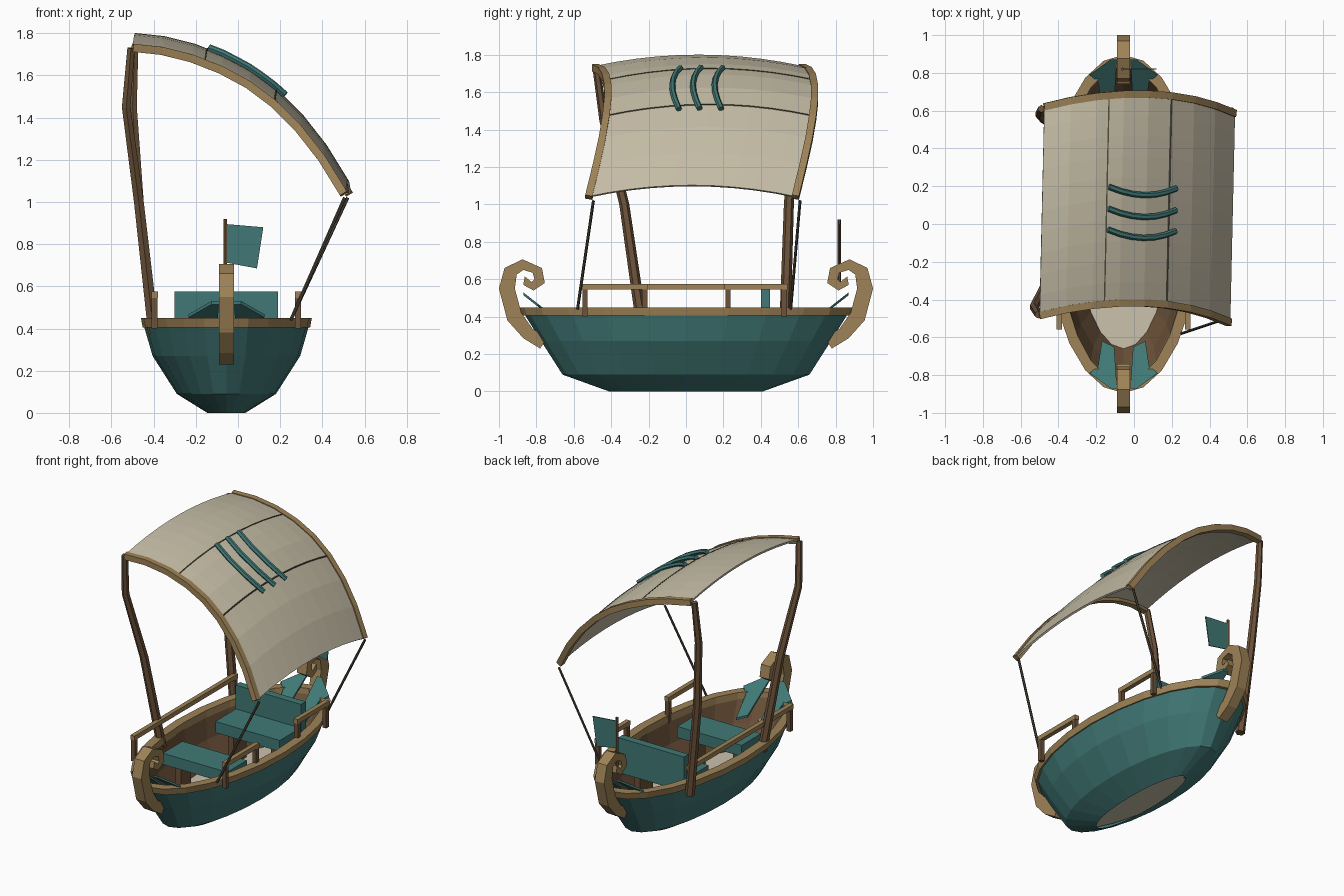
import bpy, bmesh, math
from mathutils import Vector

if "Cube" in bpy.data.objects:
    bpy.data.objects.remove(bpy.data.objects["Cube"])

CX = -0.055   # hull centre line
SEG = 24


def mat(name, rgb):
    m = bpy.data.materials.new(name)
    m.diffuse_color = (*rgb, 1)
    m.use_nodes = True
    m.node_tree.nodes["Principled BSDF"].inputs["Base Color"].default_value = m.diffuse_color
    return m


TEAL = mat("teal paint", (0.052, 0.19, 0.18))
LIGHT = mat("light wood", (0.34, 0.225, 0.095))
WOOD = mat("dark wood", (0.15, 0.085, 0.042))
CREAM = mat("cream cloth", (0.55, 0.50, 0.375))
FLOOR = mat("pale planks", (0.60, 0.54, 0.42))
ROPE = mat("dark rope", (0.075, 0.062, 0.042))


def make(name, verts, faces, material, fix=True):
    bm = bmesh.new()
    vs = [bm.verts.new(v) for v in verts]
    for f in faces:
        bm.faces.new([vs[i] for i in f])
    if fix:
        bmesh.ops.recalc_face_normals(bm, faces=bm.faces)
    me = bpy.data.meshes.new(name)
    bm.to_mesh(me)
    bm.free()
    me.materials.append(material)
    ob = bpy.data.objects.new(name, me)
    bpy.context.collection.objects.link(ob)
    return ob


def box(name, x, y, z, material):
    verts = [(a, b, c) for a in x for b in y for c in z]
    faces = [(0, 1, 3, 2), (4, 6, 7, 5), (0, 4, 5, 1), (2, 3, 7, 6), (0, 2, 6, 4), (1, 5, 7, 3)]
    return make(name, verts, faces, material)


def loft(name, rings, material, loop=False):
    """Stack of ellipses (half length, half width, height)."""
    verts, faces = [], []
    for a, b, z in rings:
        for i in range(SEG):
            t = 2 * math.pi * i / SEG
            verts.append((CX + b * math.cos(t), a * math.sin(t), z))
    n = len(rings)
    for r in range(n if loop else n - 1):
        p, q = r * SEG, (r + 1) % n * SEG
        for i in range(SEG):
            j = (i + 1) % SEG
            faces.append((p + i, p + j, q + j, q + i))
    return make(name, verts, faces, material, loop)


def sweep(name, path, r0, r1, sides, material, up=(0, 0, 1)):
    """Tapered rod along a path."""
    path = [Vector(p) for p in path]
    verts, faces, n = [], [], len(path)
    for k, p in enumerate(path):
        t = (path[min(k + 1, n - 1)] - path[max(k - 1, 0)]).normalized()
        a = t.cross(Vector(up)).normalized()
        b = a.cross(t)
        r = r0 + (r1 - r0) * k / (n - 1)
        for i in range(sides):
            w = 2 * math.pi * (i + 0.5) / sides
            verts.append(p + r * (math.cos(w) * a + math.sin(w) * b))
    for k in range(n - 1):
        for i in range(sides):
            j = (i + 1) % sides
            faces.append((k * sides + i, k * sides + j, (k + 1) * sides + j, (k + 1) * sides + i))
    faces += [tuple(range(sides)), tuple(range((n - 1) * sides, n * sides))]
    return make(name, verts, faces, material)


# Hull shell (open keel), inner lining, floor and rim
loft("hull", [(0.41, 0.09, 0.0), (0.66, 0.235, 0.09), (0.775, 0.35, 0.27), (0.865, 0.392, 0.415)], TEAL)
loft("hull_lining", [(0.84, 0.35, 0.43), (0.75, 0.32, 0.27), (0.66, 0.245, 0.13)], WOOD)
floor = loft("floor", [(0.66, 0.245, 0.13), (0.66, 0.245, 0.12)], FLOOR)
bm = bmesh.new()
bm.from_mesh(floor.data)
bmesh.ops.holes_fill(bm, edges=bm.edges)
bmesh.ops.recalc_face_normals(bm, faces=bm.faces)
bm.to_mesh(floor.data)
bm.free()
loft("rim", [(0.88, 0.397, 0.405), (0.895, 0.405, 0.45), (0.835, 0.345, 0.45), (0.83, 0.34, 0.405)], LIGHT, True)

# Curled stem posts and sloping end wings
OUTER = [(.78, .23), (.87, .285), (.955, .38), (1.0, .55), (.97, .66),
         (.875, .707), (.77, .66), (.755, .58), (.815, .54), (.87, .57)]
INNER = [(.74, .29), (.82, .335), (.88, .42), (.915, .55), (.905, .625),
         (.87, .65), (.82, .635), (.81, .60), (.825, .585), (.862, .615)]
WING = [(.115, .62), (.05, .65), (.035, .87), (.07, .87), (.18, .79), (.135, .75)]
for end, s in (("bow", -1), ("stern", 1)):
    verts, faces, n = [], [], len(OUTER)
    for o, i in zip(OUTER, INNER):
        for p in (o, i):
            verts += [(CX - 0.035, s * p[0], p[1]), (CX + 0.035, s * p[0], p[1])]
    for k in range(n - 1):
        a, b = 4 * k, 4 * k + 4
        for i, j in ((0, 1), (1, 3), (3, 2), (2, 0)):
            faces.append((a + i, a + j, b + j, b + i))
    faces += [(0, 1, 3, 2), (4 * n - 4, 4 * n - 3, 4 * n - 1, 4 * n - 2)]
    make(end + "_scroll", verts, faces, LIGHT)
    for side, m in (("left", -1), ("right", 1)):
        m6 = len(WING)
        verts = [(CX + m * x, s * y, 0.53 - 0.78 * (0.87 - y) - d) for d in (0, 0.015) for x, y in WING]
        faces = [tuple(range(m6)), tuple(range(m6, 2 * m6))]
        faces += [(i, (i + 1) % m6, (i + 1) % m6 + m6, i + m6) for i in range(m6)]
        make(f"{end}_wing_{side}", verts, faces, TEAL)

# Benches with supports, and the backrest
for name, y0, y1 in (("front_bench", -0.38, -0.17), ("rear_bench", 0.18, 0.42)):
    box(name, (CX - 0.24, CX + 0.24), (y0, y1), (0.34, 0.415), TEAL)
    for x in (-0.16, 0.16):
        box(name + "_support", (CX + x - 0.02, CX + x + 0.02), (y0 + 0.05, y1 - 0.05), (0.12, 0.345), WOOD)
box("backrest", (CX - 0.245, CX + 0.245), (0.40, 0.45), (0.34, 0.575), TEAL)

# Handrails: one long on the left, two short on the right
for name, x, y0, y1 in (("left_rail", -0.395, -0.54, 0.525),
                        ("right_rail_front", 0.285, -0.54, -0.22),
                        ("right_rail_rear", 0.285, 0.225, 0.525)):
    box(name, (x - 0.015, x + 0.015), (y0 - 0.018, y1 + 0.018), (0.545, 0.575), LIGHT)
    for y in (y0, y1):
        box(name + "_post", (x - 0.014, x + 0.014), (y - 0.014, y + 0.014), (0.40, 0.55), WOOD)

# Masts
sweep("front_mast", [(-.40, -.24, .38), (-.47, -.33, 1.0), (-.53, -.44, 1.45), (-.507, -.48, 1.73)],
      0.03, 0.02, 6, WOOD, (0, 1, 0))
sweep("rear_mast", [(-.40, .53, .38), (-.47, .55, 1.0), (-.50, .58, 1.45), (-.49, .61, 1.73)],
      0.03, 0.02, 6, WOOD, (0, 1, 0))

# Canopy: arched profile across, gentle bulge along the boat
PROFILE = [(-.50, 1.735), (-.36, 1.72), (-.22, 1.685), (-.08, 1.63), (.05, 1.56),
           (.17, 1.47), (.29, 1.35), (.40, 1.21), (.505, 1.04)]


def canopy(u, v, lift=0.0):
    t = u * (len(PROFILE) - 1)
    k = min(int(t), len(PROFILE) - 2)
    a, b = PROFILE[k], PROFILE[k + 1]
    f = t - k
    y = -0.485 + 1.105 * v + 0.085 * (1 - (2 * u - 1) ** 2) - 0.035 * u
    d = Vector((a[1] - b[1], b[0] - a[0])).normalized() * lift
    return Vector((a[0] + (b[0] - a[0]) * f + 0.025 * v + d.x, y,
                   a[1] + (b[1] - a[1]) * f + 0.24 * v * (1 - v) + d.y))


NU, NV = 8, 10
verts = [canopy(i / NU, j / NV) for i in range(NU + 1) for j in range(NV + 1)]
faces = []
for i in range(NU):
    for j in range(NV):
        a = i * (NV + 1) + j
        faces.append((a, a + NV + 1, a + NV + 2, a + 1))
cloth = make("canopy_cloth", verts, faces, CREAM, False)
solid = cloth.modifiers.new("thickness", "SOLIDIFY")
solid.thickness = 0.012
solid.offset = 0

for name, v in (("canopy_beam_front", 0), ("canopy_beam_rear", 1)):
    sweep(name, [canopy(i / NU, v, -0.004) for i in range(NU + 1)], 0.027, 0.027, 4, LIGHT, (0, 1, 0))
for u in (0.305, 0.625):
    sweep("canopy_seam", [canopy(u, j / NV, 0.005) for j in range(NV + 1)], 0.005, 0.005, 4, ROPE)

# Teal battens on the canopy
for v in (0.385, 0.485, 0.59):
    path = []
    for k in range(7):
        f = k / 6
        p = canopy(0.31 + 0.345 * f, v, 0.016)
        p.y -= 0.032 + 0.05 * (1 - (2 * f - 1) ** 2)
        path.append(p)
    sweep("canopy_batten", path, 0.016, 0.016, 6, TEAL, (0, 1, 0))

# Stay ropes
sweep("front_rope", [(.505, -.495, 1.02), (.25, -.58, .44)], 0.008, 0.008, 6, ROPE)
sweep("rear_rope", [(.52, .61, 1.02), (.25, .56, .44)], 0.008, 0.008, 6, ROPE)

# Stern flag
sweep("flag_pole", [(CX - 0.006, .82, .56), (CX - 0.006, .82, .92)], 0.009, 0.009, 6, WOOD, (0, 1, 0))
flag = [(-.055, .895), (.12, .88), (.09, .685), (-.055, .712)]
make("flag", [(x, y, z) for y in (.817, .823) for x, z in flag],
     [(0, 1, 2, 3), (4, 5, 6, 7), (0, 1, 5, 4), (1, 2, 6, 5), (2, 3, 7, 6), (3, 0, 4, 7)], TEAL)
